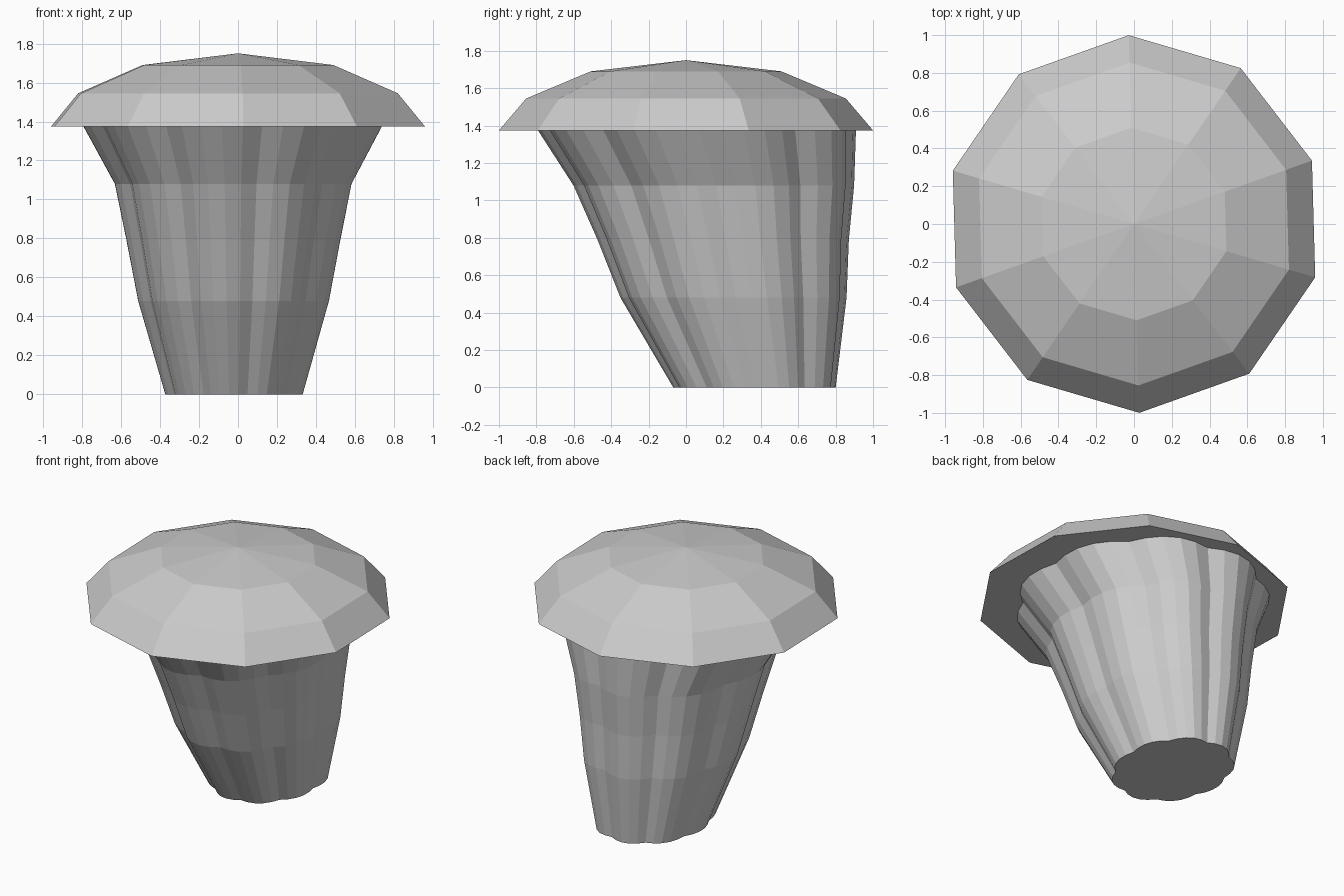
import bpy, bmesh
from math import sin, cos, pi, radians

if "Cube" in bpy.data.objects:
    bpy.data.objects.remove(bpy.data.objects["Cube"])


def loft(name, rings, apex=None):
    """Flat-shaded closed solid through rings of points, optionally ending in an apex."""
    bm = bmesh.new()
    loops = [[bm.verts.new(p) for p in ring] for ring in rings]
    n = len(loops[0])
    for a, b in zip(loops, loops[1:]):
        for i in range(n):
            j = (i + 1) % n
            bm.faces.new((a[i], a[j], b[j], b[i]))
    bm.faces.new(loops[0][::-1])
    if apex:
        tip = bm.verts.new(apex)
        for i in range(n):
            bm.faces.new((loops[-1][i], loops[-1][(i + 1) % n], tip))
    else:
        bm.faces.new(loops[-1])
    bmesh.ops.recalc_face_normals(bm, faces=bm.faces)
    mesh = bpy.data.meshes.new(name)
    bm.to_mesh(mesh)
    bm.free()
    ob = bpy.data.objects.new(name, mesh)
    bpy.context.collection.objects.link(ob)
    return ob


# Ten-sided faceted cap: (radius, z)
cap_profile = [(1.0, 1.375), (0.855, 1.545), (0.51, 1.69)]
loft("cap",
     [[(r * cos(radians(91.6 + 36 * i)), r * sin(radians(91.6 + 36 * i)), z)
       for i in range(10)] for r, z in cap_profile],
     apex=(0, 0, 1.75))

# Leaning fluted stem: (z, centre y, x radius, y radius)
stem_profile = [(0, 0.367, 0.36, 0.438), (0.48, 0.255, 0.50, 0.61),
                (0.79, 0.20, 0.56, 0.678), (1.08, 0.15, 0.62, 0.757),
                (1.375, 0.06, 0.782, 0.858)]
LOBES, SEGS, DEPTH = 9, 5, 0.07


def stem_ring(z, cy, rx, ry):
    pts = []
    for i in range(LOBES * SEGS):
        t = radians(-79) + 2 * pi * i / (LOBES * SEGS)
        k = 1 - DEPTH * (1 - sin(pi * (i % SEGS) / SEGS))
        pts.append((-0.015 + k * rx * cos(t), cy + k * ry * sin(t), z))
    return pts


loft("stem", [stem_ring(*row) for row in stem_profile])
